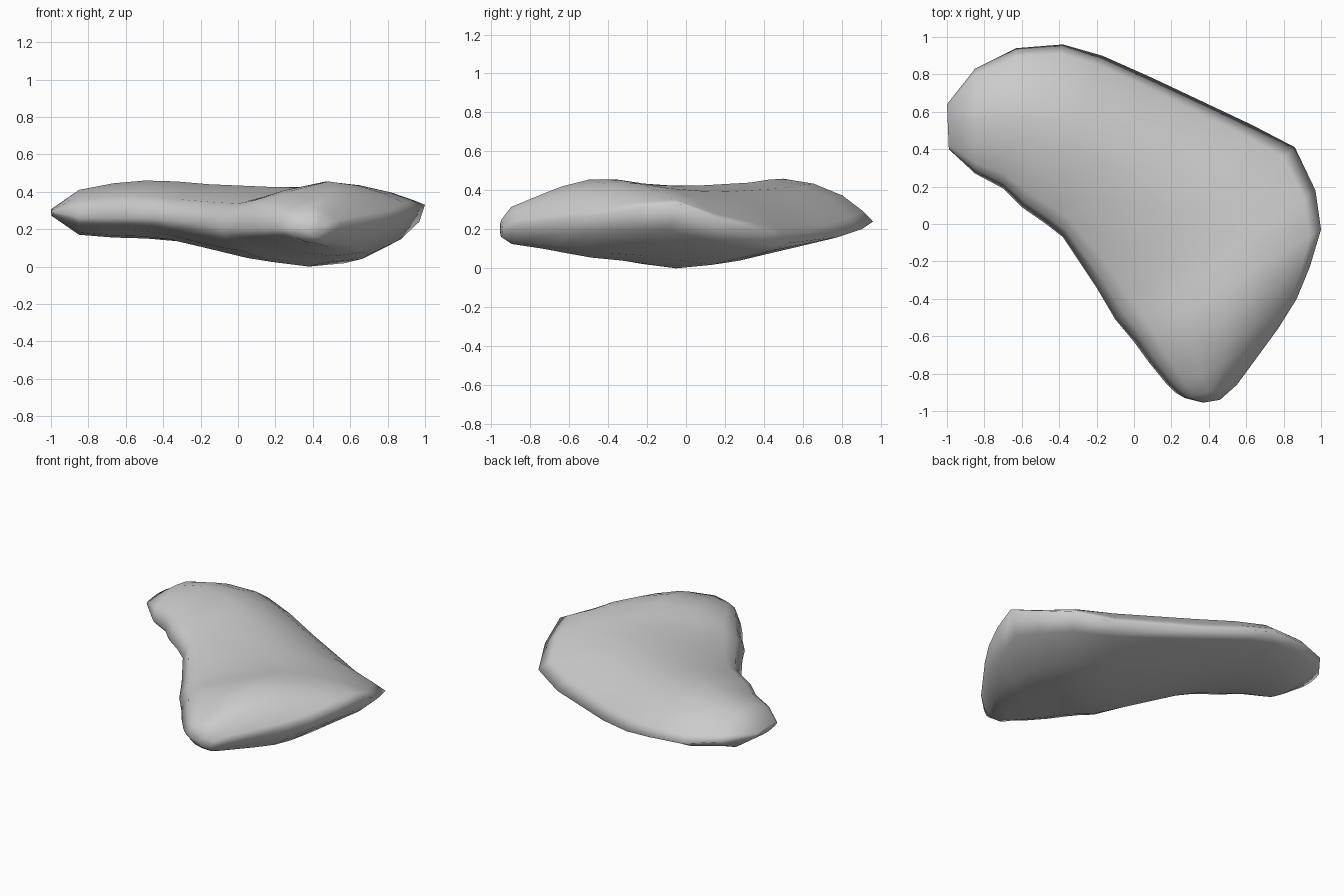
import bpy
import bmesh

cube = bpy.data.objects.get("Cube")
if cube:
    bpy.data.objects.remove(cube, do_unlink=True)

# Stone colour
stone = bpy.data.materials.new("grey_stone")
stone.use_nodes = True
colour = (0.6, 0.6, 0.6, 1)
stone.diffuse_color = colour
shader = stone.node_tree.nodes["Principled BSDF"]
shader.inputs["Base Color"].default_value = colour
shader.inputs["Roughness"].default_value = 0.9

# Cross sections along the slab: inner edge, outer edge, crest height, belly height
sections = [
    ((-.99, .4, .29), (-1, .64, .3), .31, .27),
    ((-.85, .27, .26), (-.85, .83, .28), .41, .17),
    ((-.7, .19, .26), (-.63, .94, .25), .445, .155),
    ((-.6, .09, .26), (-.38, .96, .24), .46, .15),
    ((-.47, 0, .26), (-.17, .9, .2), .455, .135),
    ((-.38, -.07, .25), (.1, .78, .16), .44, .1),
    ((-.2, -.34, .23), (.63, .53, .13), .425, .025),
    ((-.1, -.51, .21), (.86, .41, .17), .425, 0),
    ((-.05, -.57, .21), (.97, .18, .24), .435, .02),
    ((0, -.63, .2), (1, -.03, .33), .455, .04),
    ((.08, -.74, .2), (.94, -.23, .31), .455, .055),
    ((.17, -.85, .2), (.87, -.4, .28), .42, .08),
    ((.22, -.9, .2), (.77, -.56, .26), .38, .1),
    ((.27, -.93, .2), (.55, -.86, .23), .315, .125),
    ((.37, -.955, .2), (.46, -.94, .2), .25, .16),
]

# Profiles across the slab: position from inner to outer edge, share of full height
crest = [(.04, .42), (.1, .6), (.25, .79), (.47, 1), (.65, .88), (.82, .6), (.94, .24)]
belly = [(.9, .43), (.7, .9), (.5, 1), (.3, .88), (.13, .6), (.04, .3)]


def section_ring(bm, inner, outer, top, bottom):
    """Ring of vertices running over the crest and back under the belly."""
    def point(u, share, level):
        x, y, rim = [a + (b - a) * u for a, b in zip(inner, outer)]
        return bm.verts.new((x, y, rim + (level - rim) * share))

    return ([point(0, 0, 0)] + [point(u, s, top) for u, s in crest]
            + [point(1, 0, 0)] + [point(u, s, bottom) for u, s in belly])


# Loft the stone slab and close both ends
bm = bmesh.new()
rings = [section_ring(bm, *section) for section in sections]
for a, b in zip(rings, rings[1:]):
    for i in range(len(a)):
        j = (i + 1) % len(a)
        bm.faces.new((a[i], a[j], b[j], b[i]))
bm.faces.new(rings[0])
bm.faces.new(rings[-1])
bmesh.ops.recalc_face_normals(bm, faces=bm.faces)
for face in bm.faces:
    face.smooth = True

mesh = bpy.data.meshes.new("stone_slab")
bm.to_mesh(mesh)
bm.free()
mesh.materials.append(stone)
slab = bpy.data.objects.new("stone_slab", mesh)
bpy.context.collection.objects.link(slab)
